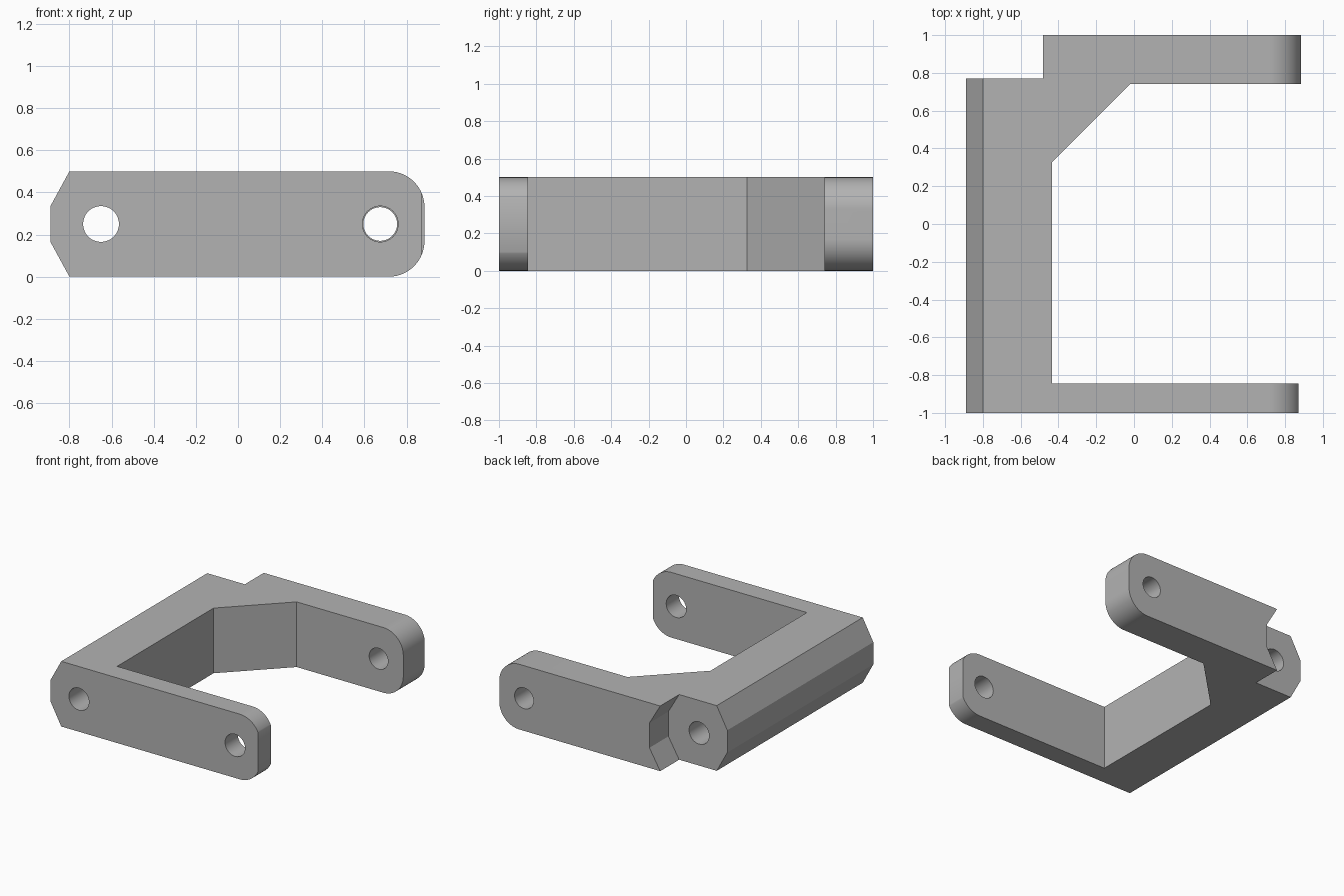
import bpy
import bmesh
import math
from mathutils import Vector

if "Cube" in bpy.data.objects:
    bpy.data.objects.remove(bpy.data.objects["Cube"], do_unlink=True)

HEIGHT = 0.5
MID = HEIGHT / 2

grey = bpy.data.materials.new("plain grey")
grey.use_nodes = True
grey.diffuse_color = (0.45, 0.45, 0.45, 1)
grey.node_tree.nodes["Principled BSDF"].inputs["Base Color"].default_value = grey.diffuse_color


def prism(name, points, offset):
    """Close a planar outline and extrude it along offset."""
    bm = bmesh.new()
    face = bm.faces.new([bm.verts.new(p) for p in points])
    result = bmesh.ops.extrude_face_region(bm, geom=[face])
    moved = [g for g in result["geom"] if isinstance(g, bmesh.types.BMVert)]
    bmesh.ops.translate(bm, vec=Vector(offset), verts=moved)
    bmesh.ops.recalc_face_normals(bm, faces=bm.faces)
    mesh = bpy.data.meshes.new(name)
    bm.to_mesh(mesh)
    bm.free()
    mesh.materials.append(grey)
    obj = bpy.data.objects.new(name, mesh)
    bpy.context.collection.objects.link(obj)
    return obj


def side_prism(name, outline, y0, y1):
    return prism(name, [(x, y0, z) for x, z in outline], (0, y1 - y0, 0))


def combine(target, tool, operation):
    """Apply a boolean and discard its helper."""
    bpy.context.view_layer.objects.active = target
    mod = target.modifiers.new(operation, "BOOLEAN")
    mod.operation = operation
    mod.solver = "EXACT"
    mod.object = tool
    bpy.ops.object.modifier_apply(modifier=mod.name)
    bpy.data.objects.remove(tool, do_unlink=True)


def arc(cx, cz, radius, start, end, steps):
    angles = [math.radians(start + (end - start) * i / steps) for i in range(steps + 1)]
    return [(cx + radius * math.cos(a), cz + radius * math.sin(a)) for a in angles]


# Plan of the bracket: spine, thin front arm, thick back arm and gusset
plan = [(-0.89, -1), (0.87, -1), (0.87, -0.845), (-0.435, -0.845), (-0.435, 0.325),
        (-0.02, 0.74), (0.885, 0.74), (0.885, 1), (-0.89, 1)]
bracket = prism("bracket", [(x, y, 0) for x, y in plan], (0, 0, HEIGHT))

# Side profile: bevelled spine and rounded arm tips
r = 0.17
profile = [(-0.89, 0.335), (-0.89, 0.165), (-0.8, 0)]
profile += arc(0.715, r, r, -90, 0, 20)
profile += arc(0.715, HEIGHT - r, r, 0, 90, 20)
profile += [(-0.8, HEIGHT)]
combine(bracket, side_prism("profile_helper", profile, -1.1, 1.1), "INTERSECT")

# Clearance notch behind the spine, with a bevelled inner wall
notch = [(-1, -0.1), (-0.54, -0.1), (-0.39, 0.155), (-0.39, 0.345), (-0.54, 0.6), (-1, 0.6)]
combine(bracket, side_prism("notch_helper", notch, 0.77, 1.1), "DIFFERENCE")

# Pin bores through the spine and through each arm tip
for x, radius, y0, y1 in [(-0.65, 0.085, -1.1, 0.9), (0.675, 0.085, -1.1, -0.6),
                          (0.675, 0.08, 0.6, 1.1)]:
    bore = arc(x, MID, radius, 0, 360, 40)[:-1]
    combine(bracket, side_prism("bore_helper", bore, y0, y1), "DIFFERENCE")

bpy.ops.object.select_all(action="DESELECT")
bracket.select_set(True)
bpy.context.view_layer.objects.active = bracket
bpy.ops.object.shade_smooth_by_angle(angle=math.radians(25))
